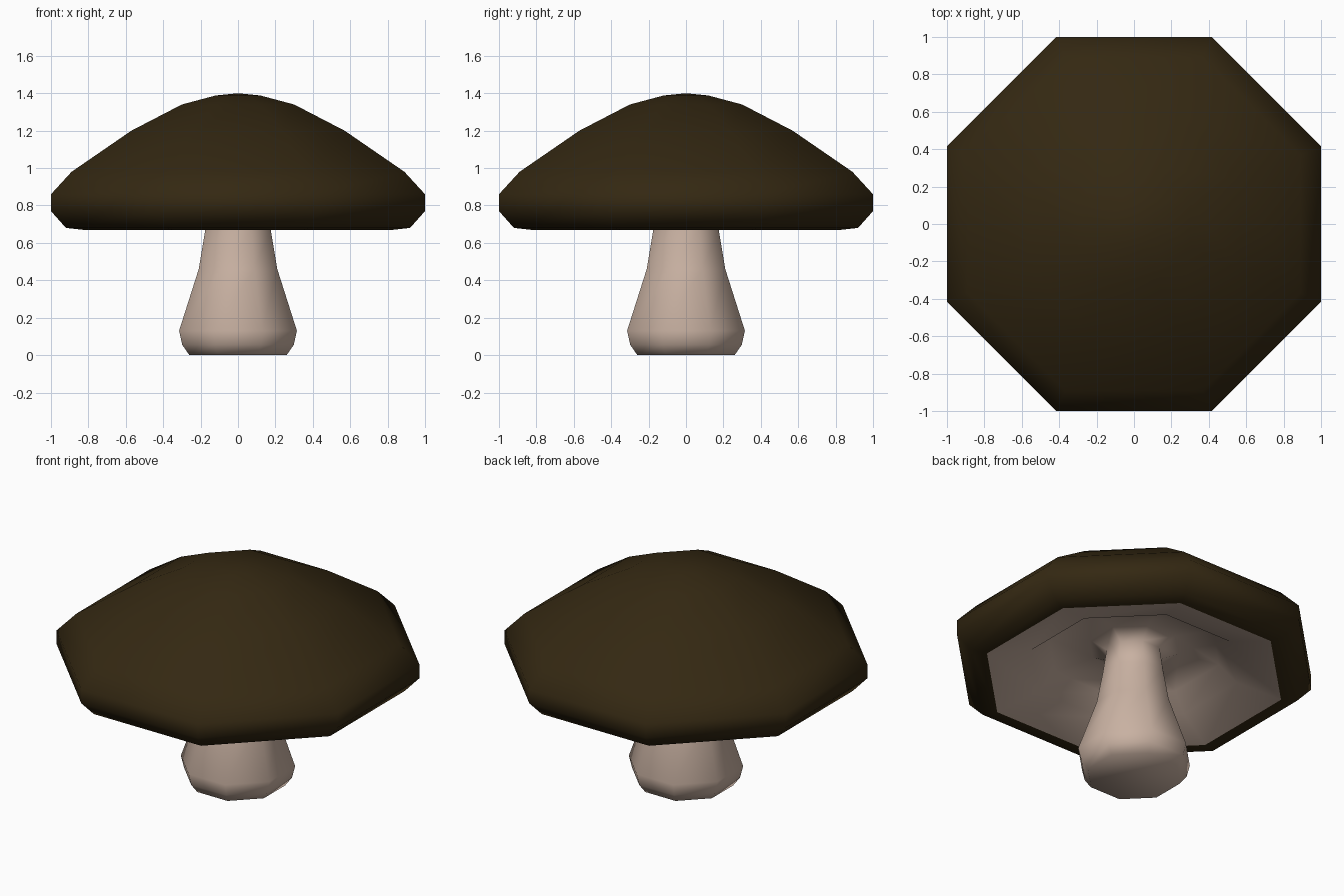
import bpy, bmesh, math

if "Cube" in bpy.data.objects:
    bpy.data.objects.remove(bpy.data.objects["Cube"])

SIDES = 8


def material(name, rgb):
    m = bpy.data.materials.new(name)
    m.diffuse_color = (*rgb, 1)
    m.use_nodes = True
    m.node_tree.nodes["Principled BSDF"].inputs["Base Color"].default_value = m.diffuse_color
    return m


def lathe(name, profile, mat, close_start=False):
    """Octagonal lathe; profile holds (flat-to-centre distance, z), a zero radius is a pole."""
    bm = bmesh.new()
    rings = []
    for d, z in profile:
        if d == 0:
            rings.append([bm.verts.new((0, 0, z))] * SIDES)
            continue
        r = d / math.cos(math.pi / SIDES)
        angles = [(i + 0.5) * 2 * math.pi / SIDES for i in range(SIDES)]
        rings.append([bm.verts.new((r * math.cos(a), r * math.sin(a), z)) for a in angles])
    for low, high in zip(rings, rings[1:]):
        for i in range(SIDES):
            j = (i + 1) % SIDES
            quad = list(dict.fromkeys((low[i], low[j], high[j], high[i])))
            bm.faces.new(quad)
    if close_start:
        bm.faces.new(rings[0][::-1])
    for f in bm.faces:
        f.smooth = True
    me = bpy.data.meshes.new(name)
    bm.to_mesh(me)
    bm.free()
    me.materials.append(mat)
    ob = bpy.data.objects.new(name, me)
    bpy.context.collection.objects.link(ob)
    return ob


brown = material("dark brown", (0.034, 0.021, 0.006))
cream = material("pinkish cream", (0.58, 0.44, 0.36))

# Domed cap with a rolled rim
lathe("cap", [(0.83, 0.67), (0.92, 0.68), (1.0, 0.77), (1.0, 0.86), (0.89, 0.98),
              (0.57, 1.20), (0.30, 1.34), (0.12, 1.388), (0, 1.40)], brown)

# Bulbous stem flaring into the hollow underside of the cap
lathe("stem_and_gills", [(0.26, 0), (0.298, 0.055), (0.315, 0.13), (0.21, 0.46),
                         (0.175, 0.67), (0.155, 0.82), (0.25, 0.87), (0.48, 0.84),
                         (0.58, 0.74), (0.83, 0.67)], cream, close_start=True)
